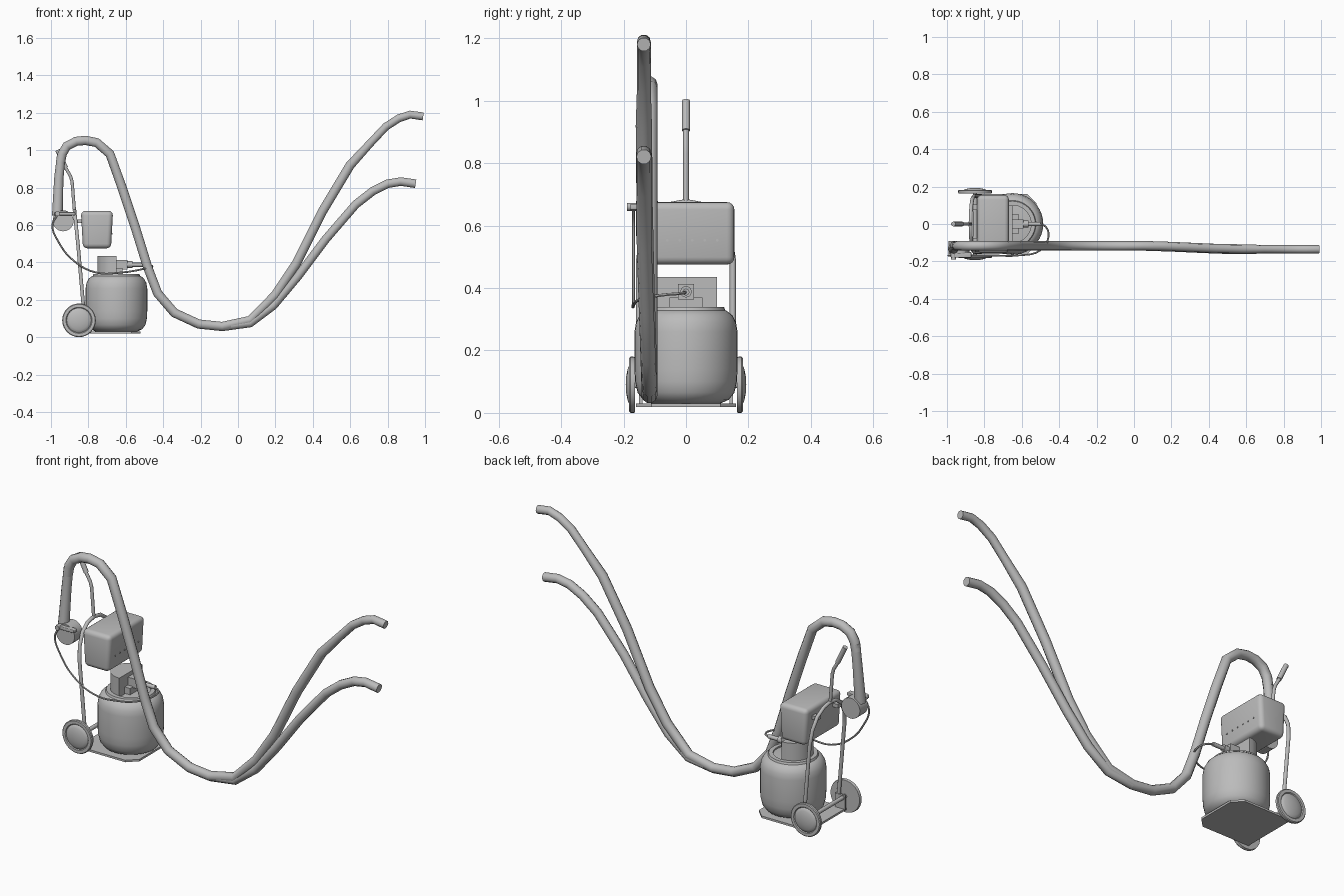
import bpy
import bmesh
import math
from mathutils import Matrix, Vector

default_cube = bpy.data.objects.get("Cube")
if default_cube:
    bpy.data.objects.remove(default_cube, do_unlink=True)

# One plain grey for the whole machine
grey = bpy.data.materials.new("plain_grey")
grey.use_nodes = True
grey_value = (0.5, 0.5, 0.5, 1)
grey.diffuse_color = grey_value
grey.node_tree.nodes["Principled BSDF"].inputs["Base Color"].default_value = grey_value


def finish(obj, angle=40):
    """Give the object its colour and smooth shading with sharp edges."""
    obj.data.materials.clear()
    obj.data.materials.append(grey)
    bpy.ops.object.select_all(action="DESELECT")
    obj.select_set(True)
    bpy.context.view_layer.objects.active = obj
    bpy.ops.object.shade_smooth_by_angle(angle=math.radians(angle))
    return obj


def from_bmesh(name, bm, angle=40):
    bmesh.ops.recalc_face_normals(bm, faces=bm.faces)
    mesh = bpy.data.meshes.new(name)
    bm.to_mesh(mesh)
    bm.free()
    obj = bpy.data.objects.new(name, mesh)
    bpy.context.collection.objects.link(obj)
    return finish(obj, angle)


def tube(name, points, radius, smooth_path=False, widths=None, resolution=3):
    """Sweep a round section along a path, then turn it into a mesh."""
    curve = bpy.data.curves.new(name, "CURVE")
    curve.dimensions = "3D"
    curve.bevel_depth = radius
    curve.bevel_resolution = resolution
    curve.use_fill_caps = True
    if smooth_path:
        spline = curve.splines.new("BEZIER")
        spline.resolution_u = 5
        spline.bezier_points.add(len(points) - 1)
        for knot, point in zip(spline.bezier_points, points):
            knot.co = point
            knot.handle_left_type = knot.handle_right_type = "AUTO"
    else:
        spline = curve.splines.new("POLY")
        spline.points.add(len(points) - 1)
        for index, (knot, point) in enumerate(zip(spline.points, points)):
            knot.co = (*point, 1)
            knot.radius = widths[index] if widths else 1
    obj = bpy.data.objects.new(name, curve)
    bpy.context.collection.objects.link(obj)
    bpy.ops.object.select_all(action="DESELECT")
    obj.select_set(True)
    bpy.context.view_layer.objects.active = obj
    bpy.ops.object.convert(target="MESH")
    return finish(bpy.context.view_layer.objects.active, 50)


def lathe(name, profile, location, axis="Z", steps=32):
    """Spin a (radius, height) profile around an axis."""
    bm = bmesh.new()
    verts = [bm.verts.new((r, 0, h)) for r, h in profile]
    edges = [bm.edges.new(pair) for pair in zip(verts, verts[1:])]
    bmesh.ops.spin(bm, geom=verts + edges, cent=(0, 0, 0), axis=(0, 0, 1),
                   angle=math.tau, steps=steps)
    bmesh.ops.remove_doubles(bm, verts=bm.verts, dist=0.0001)
    direction = {"X": (1, 0, 0), "Y": (0, 1, 0), "-Y": (0, -1, 0), "Z": (0, 0, 1)}[axis]
    turn = Vector((0, 0, 1)).rotation_difference(Vector(direction)).to_matrix().to_4x4()
    bm.transform(Matrix.Translation(location) @ turn)
    return from_bmesh(name, bm)


def cylinder(name, radius, length, location, axis="Z", steps=20):
    half = length / 2
    return lathe(name, [(0, -half), (radius, -half), (radius, half), (0, half)],
                 location, axis, steps)


def prism(name, outline, z_low, z_high):
    """Extrude a flat outline upward."""
    bm = bmesh.new()
    face = bm.faces.new([bm.verts.new((x, y, z_low)) for x, y in outline])
    top = bmesh.ops.extrude_face_region(bm, geom=[face])["geom"]
    moved = [v for v in top if isinstance(v, bmesh.types.BMVert)]
    bmesh.ops.translate(bm, verts=moved, vec=(0, 0, z_high - z_low))
    return from_bmesh(name, bm)


def box(name, size, location, bevel=0.0, taper=1.0):
    """Box with rounded edges; taper narrows its bottom along x."""
    bm = bmesh.new()
    bmesh.ops.create_cube(bm, size=1, matrix=Matrix.Diagonal((*size, 1)))
    for v in bm.verts:
        if v.co.z < 0:
            v.co.x *= taper
    if bevel:
        bmesh.ops.bevel(bm, geom=list(bm.edges), offset=bevel, segments=4,
                        profile=0.5, affect="EDGES")
    bm.transform(Matrix.Translation(location))
    return from_bmesh(name, bm)


# Tank with its rounded shoulders, foot and top ring
tank_x = -0.65
lathe("tank", [(0, 0.03), (0.11, 0.03), (0.137, 0.042), (0.155, 0.065), (0.163, 0.1),
               (0.165, 0.14), (0.165, 0.26), (0.16, 0.29), (0.148, 0.313),
               (0.13, 0.327), (0.115, 0.33), (0, 0.333)], (tank_x, 0, 0), steps=40)
lathe("tank_top_ring", [(0.1, 0.328), (0.1, 0.339), (0.122, 0.339), (0.126, 0.328)],
      (tank_x, 0, 0), steps=40)

# Base plate with clipped front corners
prism("base_plate", [(-0.86, -0.16), (-0.57, -0.16), (-0.52, -0.11),
                     (-0.52, 0.11), (-0.57, 0.16), (-0.86, 0.16)], 0.019, 0.03)

# Half-round motor housing
arc = [math.pi * (0.5 + i / 16) for i in range(17)]
prism("motor_housing", [(tank_x + 0.102 * math.cos(a), 0.1 * math.sin(a)) for a in arc],
      0.33, 0.435)

# Stepped outlet fitting on the flat side of the housing
box("outlet_foot", (0.035, 0.105, 0.035), (-0.635, 0, 0.352))
box("outlet_block", (0.06, 0.05, 0.05), (-0.622, 0, 0.388))
cylinder("outlet_collar", 0.018, 0.03, (-0.58, 0, 0.388), "X")
cylinder("outlet_nozzle", 0.011, 0.07, (-0.535, 0, 0.387), "X", 12)

# Control box with a row of rivets
box("control_box", (0.172, 0.31, 0.2), (-0.754, 0, 0.575), 0.024, 0.87)
for i in range(6):
    cylinder("box_rivet", 0.004, 0.006, (-0.674, -0.1 + i * 0.04, 0.553), "X", 8)

# Wheels and axle
wheel_profile = [(0, -0.01), (0.088, -0.01), (0.09, -0.005), (0.09, 0.005), (0.086, 0.009),
                 (0.07, 0.009), (0.066, 0.005), (0.062, 0.009), (0.05, 0.014),
                 (0.025, 0.019), (0, 0.02)]
axle_x, axle_z = -0.85, 0.09
for side, axis, label in ((1, "Y", "back"), (-1, "-Y", "front")):
    lathe(label + "_wheel", wheel_profile, (axle_x, side * 0.173, axle_z), axis)
    box(label + "_axle_bracket", (0.06, 0.012, 0.08), (-0.835, side * 0.145, 0.065))
cylinder("axle", 0.011, 0.34, (axle_x, 0, axle_z), "Y", 12)

# Hooped frame with its upright and grip
leg = [(-0.82, 0.15, 0.09), (-0.855, 0.15, 0.49), (-0.863, 0.138, 0.57),
       (-0.869, 0.105, 0.63), (-0.873, 0.055, 0.665)]
tube("frame_hoop", leg + [(-0.874, 0, 0.675)] + [(x, -y, z) for x, y, z in reversed(leg)], 0.01)
tube("handle_upright", [(-0.874, 0, 0.67), (-0.887, 0, 0.83), (-0.895, 0, 0.86),
                        (-0.93, 0, 0.92)], 0.009)
tube("handle_grip", [(-0.92, 0, 0.905), (-0.966, 0, 1.0)], 0.013)
for side in (-1, 1):
    box("box_mount", (0.04, 0.03, 0.02), (-0.85, side * 0.09, 0.62))

# Large hose: arch, sag and rising upper branch
hose_y, branch_y = -0.117, -0.135
main_path = [(-0.95, 0.93), (-0.94, 0.98), (-0.915, 1.022), (-0.865, 1.047), (-0.815, 1.052),
             (-0.755, 1.04), (-0.685, 0.98), (-0.62, 0.8), (-0.55, 0.59), (-0.485, 0.38),
             (-0.43, 0.235), (-0.34, 0.13), (-0.21, 0.07), (-0.085, 0.057), (0.065, 0.09),
             (0.2, 0.225), (0.31, 0.39), (0.45, 0.67), (0.6, 0.92), (0.71, 1.04),
             (0.79, 1.125), (0.86, 1.17), (0.92, 1.19), (0.99, 1.18)]


def hose_points(path):
    """Drift sideways along the rising end of a hose."""
    drift = branch_y - hose_y
    return [(x, hose_y + drift * min(max((x - 0.1) / 0.4, 0), 1), z) for x, z in path]


tube("large_hose", hose_points(main_path), 0.026,
     widths=[0.85 if x > 0.7 else 1 for x, z in main_path])

# Lower branch of the hose
branch_path = [(-0.085, 0.055), (0.065, 0.075), (0.19, 0.17), (0.32, 0.325), (0.47, 0.525),
               (0.63, 0.71), (0.72, 0.78), (0.8, 0.82), (0.87, 0.832), (0.95, 0.82)]
tube("lower_branch_hose", hose_points(branch_path), 0.024)

# Flared hose end and the round dispenser under it
tube("hose_flare", [(-0.945, hose_y, 0.97), (-0.958, hose_y, 0.85), (-0.966, -0.13, 0.65)],
     0.026, widths=[0.95, 1, 1.15])
cylinder("dispenser_drum", 0.056, 0.07, (-0.935, -0.125, 0.622), "Y", 28)
box("dispenser_clamp", (0.11, 0.03, 0.018), (-0.925, -0.165, 0.66), 0.004)
cylinder("dispenser_knob", 0.013, 0.035, (-0.965, -0.172, 0.66), "Y", 12)

# Thin supply hose from the outlet round to the dispenser
side_y = -0.168
tube("supply_hose", [(-0.51, 0, 0.387), (-0.472, -0.015, 0.383), (-0.458, -0.07, 0.378),
                     (-0.5, -0.14, 0.366), (-0.62, side_y, 0.346), (-0.76, side_y, 0.346),
                     (-0.88, side_y, 0.41), (-0.96, side_y, 0.51), (-0.992, side_y, 0.6),
                     (-0.965, side_y, 0.655)], 0.005, smooth_path=True, resolution=1)
